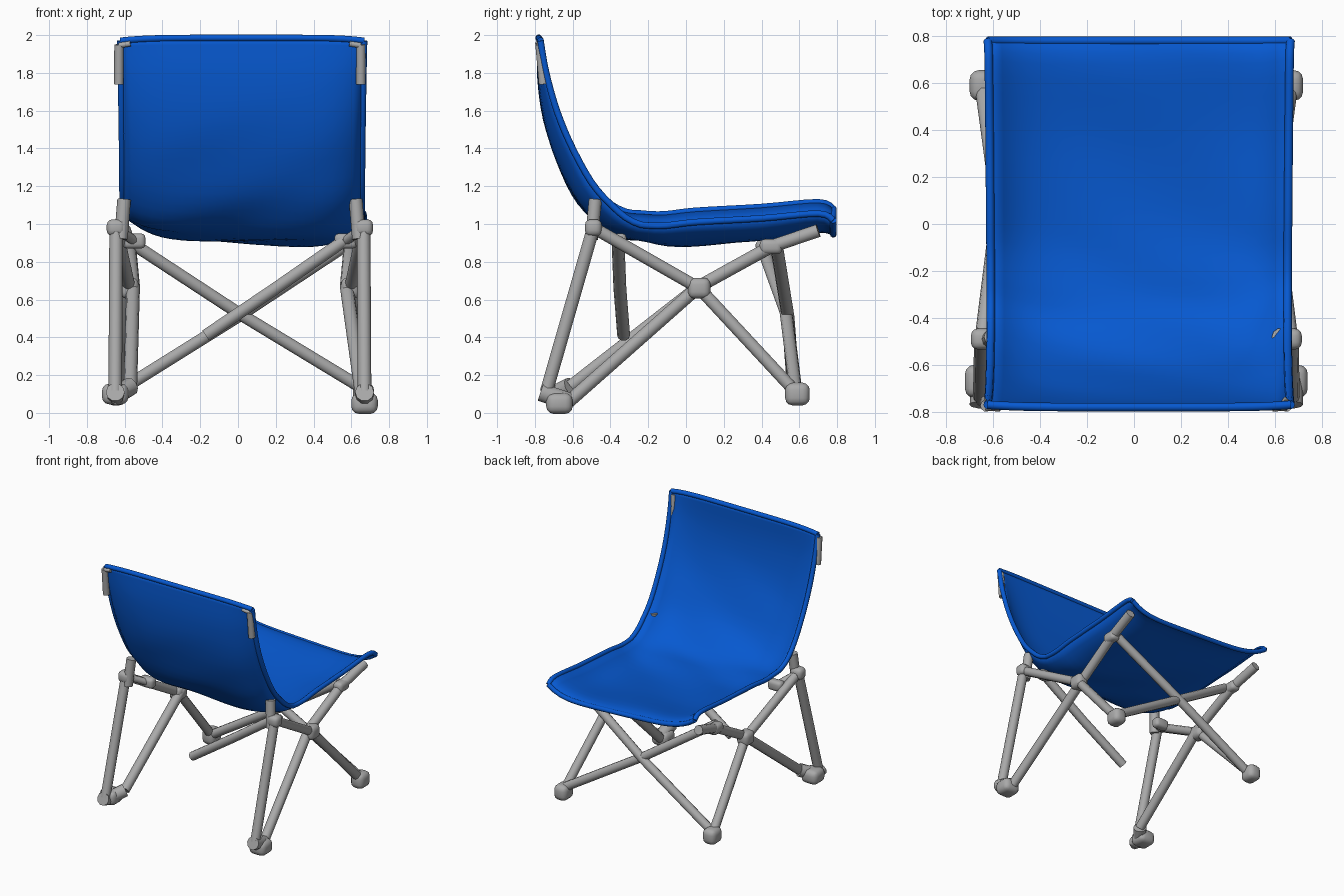
import bpy, bmesh, math
from mathutils import Vector

if "Cube" in bpy.data.objects:
    bpy.data.objects.remove(bpy.data.objects["Cube"], do_unlink=True)


def material(name, rgb, rough):
    m = bpy.data.materials.new(name)
    m.use_nodes = True
    m.diffuse_color = (*rgb, 1)
    node = m.node_tree.nodes["Principled BSDF"]
    node.inputs["Base Color"].default_value = (*rgb, 1)
    node.inputs["Roughness"].default_value = rough
    return m


BLUE = material("blue canvas", (0.002, 0.1, 0.64), 0.8)
GREY = material("grey metal", (0.4, 0.4, 0.4), 0.5)


def add_mesh(name, bm, mat, angle=40):
    bmesh.ops.recalc_face_normals(bm, faces=bm.faces)
    mesh = bpy.data.meshes.new(name)
    bm.to_mesh(mesh)
    bm.free()
    mesh.materials.append(mat)
    ob = bpy.data.objects.new(name, mesh)
    bpy.context.collection.objects.link(ob)
    bpy.ops.object.select_all(action="DESELECT")
    ob.select_set(True)
    bpy.context.view_layer.objects.active = ob
    bpy.ops.object.shade_smooth_by_angle(angle=math.radians(angle))
    return ob


def tube(name, points, radius=0.035, mat=GREY, sides=10):
    """Round capped tube swept through the points."""
    pts = [Vector(p) for p in points]
    bm = bmesh.new()
    rings = []
    side = None
    for i, p in enumerate(pts):
        d = (pts[min(i + 1, len(pts) - 1)] - pts[max(i - 1, 0)]).normalized()
        ref = side if side else (Vector((1, 0, 0)) if abs(d.x) < 0.8 else Vector((0, 1, 0)))
        side = (ref - d * ref.dot(d)).normalized()
        up = d.cross(side)
        ring = []
        for k in range(sides):
            a = math.tau * k / sides
            ring.append(bm.verts.new(p + radius * (side * math.cos(a) + up * math.sin(a))))
        rings.append(ring)
    for a, b in zip(rings, rings[1:]):
        for k in range(sides):
            n = (k + 1) % sides
            bm.faces.new((a[k], a[n], b[n], b[k]))
    bm.faces.new(rings[0])
    bm.faces.new(rings[-1])
    return add_mesh(name, bm, mat)


def knob(name, centre, scale):
    """Rounded joint or foot."""
    bm = bmesh.new()
    bmesh.ops.create_cube(bm, size=2)
    for v in bm.verts:
        v.co = Vector(centre) + Vector([c * s for c, s in zip(v.co, scale)])
    bmesh.ops.bevel(bm, geom=bm.edges[:], offset=min(scale) * 0.7, segments=3,
                    profile=0.5, affect="EDGES")
    return add_mesh(name, bm, GREY, 60)


def spline(points, t):
    """Smooth curve through the points, t counted in points."""
    i = min(int(t), len(points) - 2)
    f = t - i
    p0, p1, p2, p3 = [Vector(points[max(0, min(k, len(points) - 1))]) for k in range(i - 1, i + 3)]
    return 0.5 * (2 * p1 + (p2 - p0) * f + (2 * p0 - 5 * p1 + 4 * p2 - p3) * f * f
                  + (3 * p1 - p0 - 3 * p2 + p3) * f ** 3)


# Canvas sling: side edges and sagging middle, from top of the back to seat lip
EDGE = [(-.77, 1.97), (-.74, 1.8), (-.68, 1.59), (-.59, 1.38), (-.47, 1.18), (-.32, 1.05),
        (-.15, 1.02), (.05, 1.04), (.4, 1.06), (.7, 1.085), (.78, 1.05)]
MIDDLE = [(-.78, 1.985), (-.78, 1.78), (-.75, 1.56), (-.68, 1.34), (-.57, 1.12), (-.4, .965),
          (-.2, .92), (.02, .905), (.35, .925), (.68, .975), (.78, .96)]
CENTRE_X, HALF, COLS, STEP = 0.022, 0.645, 24, 4
ROWS = (len(EDGE) - 1) * STEP


def sling_point(i, j):
    t = i / STEP
    u = 2 * j / COLS - 1
    sag = 1 - abs(u) ** (5 if u < 0 else 6)
    e, m = spline(EDGE, t), spline(MIDDLE, t)
    fold = math.sin(math.pi * i / ROWS)
    wrinkle = 0.008 * sag * fold * math.sin(3.1 * t + 5 * u)
    tilt = -0.03 * u * min(1, max(0, t - 4.5))
    return Vector((CENTRE_X + HALF * (1 - 0.02 * fold) * u, e[0] + (m[0] - e[0]) * sag,
                   e[1] + (m[1] - e[1]) * sag + wrinkle + tilt))


bm = bmesh.new()
grid = [[bm.verts.new(sling_point(i, j)) for j in range(COLS + 1)] for i in range(ROWS + 1)]
for a, b in zip(grid, grid[1:]):
    for j in range(COLS):
        bm.faces.new((a[j], a[j + 1], b[j + 1], b[j]))
sling = add_mesh("canvas_sling", bm, BLUE, 60)
thick = sling.modifiers.new("cloth thickness", "SOLIDIFY")
thick.thickness, thick.offset = 0.016, 0

# Sewn hems round the canvas
for name, j in (("right_hem", 0), ("left_hem", COLS)):
    tube(name, [sling_point(i, j) for i in range(ROWS + 1)], 0.018, BLUE)
for name, i in (("top_hem", 0), ("seat_lip_hem", ROWS)):
    tube(name, [sling_point(i, j) for j in range(COLS + 1)], 0.018, BLUE)

# Folding frame, one set for each side; the strut meets each rear foot differently
SIDES = (("left", 1, 0.02, (.64, -.62, .06), .05), ("right", -1, 0.0, (.57, -.61, .14), .1))
for label, s, shift, toe, toe_z in SIDES:
    def at(x, y, z):
        return (s * x + shift, y, z)

    heel, toe = at(.65, -.74, .11), at(*toe)
    pivot, hub, foot = at(.645, -.49, .98), at(.575, .07, .66), at(.645, .59, .1)

    # Rear foot, its leg and the back post
    tube(label + "_rear_foot", [at(.65, -.77, .11), at(.65, -.71, .09), toe], 0.05)
    knob(label + "_rear_foot_cap", at(.65, -.67, toe_z), (.07, .07, .055))
    tube(label + "_rear_leg", [heel, pivot], 0.036)
    tube(label + "_back_post", [at(.62, -.5, .92), at(.603, -.48, 1.13)], 0.036)
    knob(label + "_rear_pivot", pivot, (.05, .045, .045))

    # Bare rail end showing behind the top corner
    tube(label + "_rail_end", [at(.631, -.755, 1.74), at(.63, -.774, 1.95)], 0.025)
    tube(label + "_rail_corner", [at(.63, -.78, 1.945), at(.57, -.784, 1.955)], 0.015)

    # Crossing side struts
    tube(label + "_long_strut", [toe, at(.555, .07, .67), at(.575, .45, .88), at(.6, .7, .965)], 0.036)
    tube(label + "_upper_strut", [pivot, hub], 0.034)
    tube(label + "_front_leg", [hub, foot], 0.034)
    knob(label + "_side_hub", hub, (.05, .06, .055))

    # Front foot and seat brackets
    knob(label + "_front_foot", foot, (.055, .065, .06))
    knob(label + "_seat_bracket", at(.575, .45, .88), (.04, .06, .04))
    knob(label + "_rear_bracket", at(.55, -.35, .91), (.06, .035, .04))
    tube(label + "_bracket_bar", [at(.55, -.36, .91), pivot], 0.026)

# Crossed braces between the front legs, and the rear brace
tube("front_brace_one", [(-.64, .57, .11), (0, .54, .51), (.56, .48, .88)], 0.034)
tube("front_brace_two", [(.66, .58, .13), (0, .53, .53), (-.55, .4, .89)], 0.034)
tube("rear_brace", [(.56, -.36, .91), (.2, -.35, .66), (-.17, -.33, .41)], 0.034)
